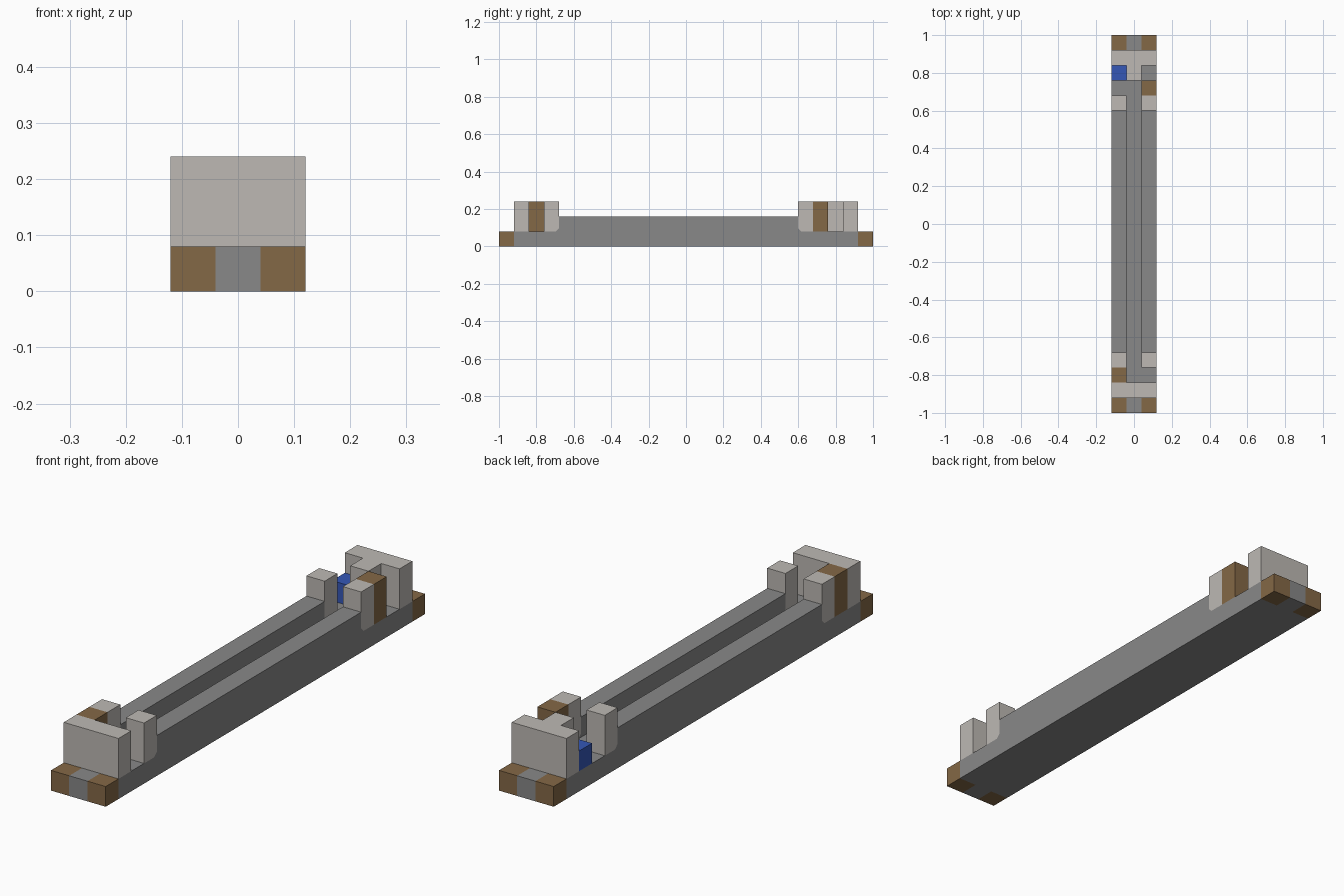
import bpy
import bmesh
from mathutils import Vector

cube = bpy.data.objects.get("Cube")
if cube:
    bpy.data.objects.remove(cube, do_unlink=True)

U = 0.08            # block module
HALF = 1.5 * U      # half the width
FLARE = 0.016       # small chamfer where rails meet pillars


def material(name, rgb):
    mat = bpy.data.materials.new(name)
    mat.use_nodes = True
    mat.diffuse_color = (*rgb, 1)
    mat.node_tree.nodes["Principled BSDF"].inputs["Base Color"].default_value = (*rgb, 1)
    return mat


grey = material("stone_grey", (0.246, 0.246, 0.246))
pale = material("pale_stone", (0.51, 0.485, 0.455))
brown = material("wood_brown", (0.231, 0.138, 0.061))
blue = material("blue", (0.035, 0.095, 0.47))


def finish(name, bm, mats):
    bmesh.ops.recalc_face_normals(bm, faces=bm.faces)
    mesh = bpy.data.meshes.new(name)
    bm.to_mesh(mesh)
    bm.free()
    for mat in mats:
        mesh.materials.append(mat)
    obj = bpy.data.objects.new(name, mesh)
    bpy.context.collection.objects.link(obj)
    return obj


def prism(name, profile, axis, start, end, mat):
    """Extrude a profile along x (profile is y, z) or z (profile is x, y)."""
    bm = bmesh.new()
    place = (lambda a, b: (start, a, b)) if axis == "x" else (lambda a, b: (a, b, start))
    face = bm.faces.new([bm.verts.new(place(a, b)) for a, b in profile])
    grown = bmesh.ops.extrude_face_region(bm, geom=[face])["geom"]
    shift = Vector((end - start, 0, 0) if axis == "x" else (0, 0, end - start))
    bmesh.ops.translate(bm, vec=shift, verts=[v for v in grown if isinstance(v, bmesh.types.BMVert)])
    return finish(name, bm, [mat])


def block(name, x, y, top, mat):
    """Block standing on the base, one module wide and long, from its low corner."""
    return prism(name, [(y, U), (y + U, U), (y + U, top), (y, top)], "x", x, x + U, mat)


# Base slab, cut so that its four corners can be brown
bm = bmesh.new()
bmesh.ops.create_cube(bm, size=1)
for v in bm.verts:
    v.co = (v.co.x * 2 * HALF, v.co.y * 2, (v.co.z + 0.5) * U)
for axis, offset in ((0, U / 2), (1, 1 - U)):
    for side in (-1, 1):
        normal = Vector((0, 0, 0))
        normal[axis] = 1
        bmesh.ops.bisect_plane(bm, geom=bm.verts[:] + bm.edges[:] + bm.faces[:],
                               plane_co=normal * offset * side, plane_no=normal)
for f in bm.faces:
    c = f.calc_center_median()
    f.material_index = int(abs(c.x) > U / 2 and abs(c.y) > 1 - U)
finish("base_slab", bm, [grey, brown])

# Long rails and the pillars at their ends, on both sides
FRONT, BACK, TOP = -0.68, 0.60, 3 * U
for side, x in (("right", -HALF), ("left", U / 2)):
    prism(side + "_rail",
          [(FRONT - FLARE, U), (BACK + FLARE, U), (BACK, U + FLARE), (BACK, 2 * U),
           (FRONT, 2 * U), (FRONT, U + FLARE)], "x", x, x + U, grey)
    for end, y, d in (("front", FRONT, -1), ("back", BACK, 1)):
        prism(f"{end}_{side}_pillar",
              [(y, U + FLARE), (y + d * FLARE, U), (y + d * U, U), (y + d * U, TOP), (y, TOP)],
              "x", x, x + U, pale)

# Front wall, and the back wall with its central stub
W = 1 - U
prism("front_wall", [(-HALF, -W), (HALF, -W), (HALF, U - W), (-HALF, U - W)], "z", U, TOP, pale)
prism("back_wall",
      [(-HALF, W), (-HALF, W - U), (-U / 2, W - U), (-U / 2, W - 2 * U),
       (U / 2, W - 2 * U), (U / 2, W - U), (HALF, W - U), (HALF, W)], "z", U, TOP, pale)

# Wooden posts and the low blue block
block("front_right_post", -HALF, FRONT - 2 * U, TOP, brown)
block("back_left_post", U / 2, BACK + U, TOP, brown)
block("blue_block", -HALF, BACK + 2 * U, 2 * U, blue)
